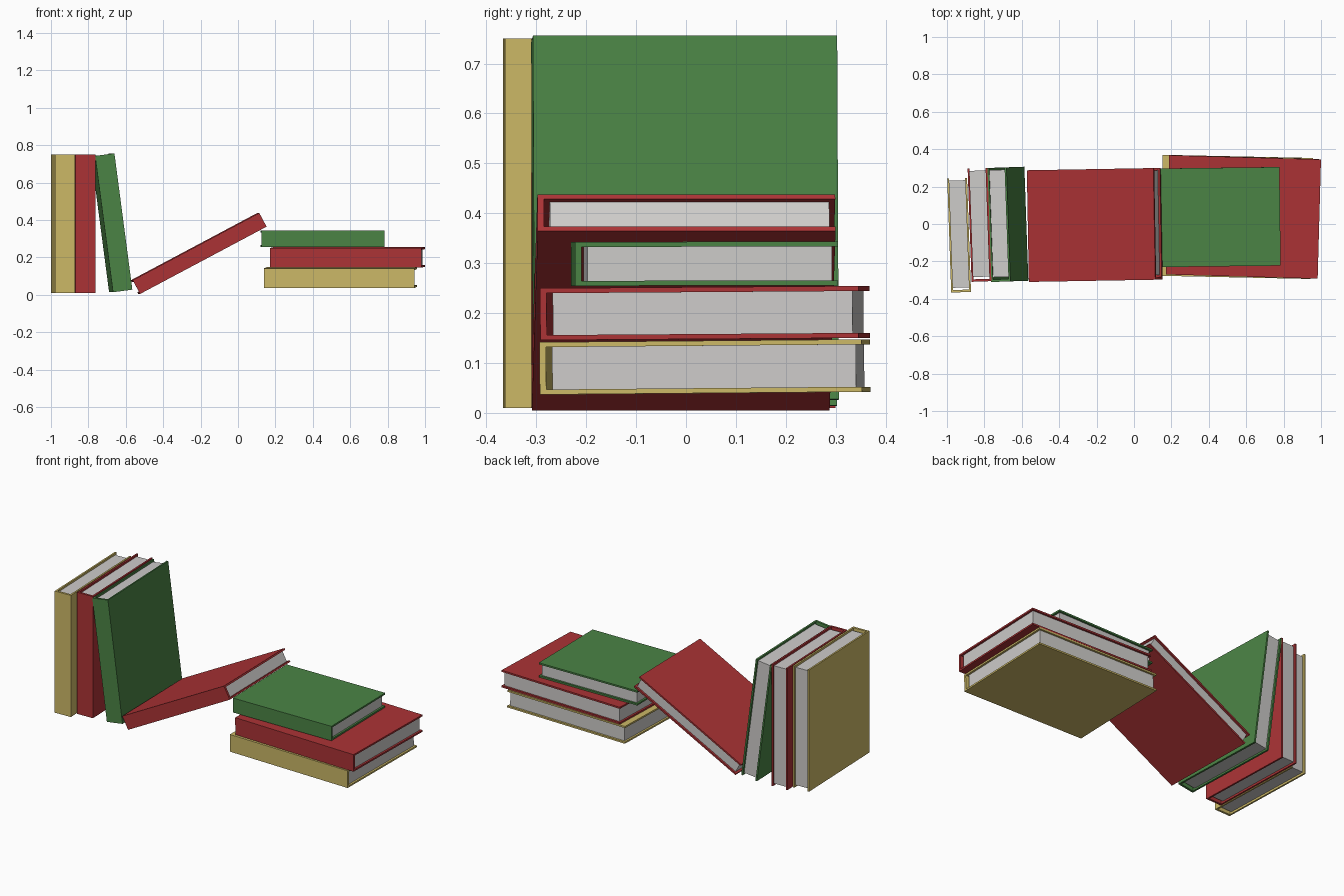
import bpy, bmesh
from math import radians
from mathutils import Matrix, Vector

if "Cube" in bpy.data.objects:
    bpy.data.objects.remove(bpy.data.objects["Cube"])


def material(name, rgb):
    m = bpy.data.materials.new(name)
    m.diffuse_color = (*rgb, 1)
    m.use_nodes = True
    m.node_tree.nodes["Principled BSDF"].inputs["Base Color"].default_value = m.diffuse_color
    return m


YELLOW = material("mustard yellow", (0.61, 0.485, 0.135))
RED = material("deep red", (0.41, 0.033, 0.036))
GREEN = material("leaf green", (0.07, 0.23, 0.06))
PAPER = material("paper grey", (0.617, 0.604, 0.59))

BOARD = 0.010   # cover thickness
SPINE = 0.013   # spine thickness
INSET = 0.012   # pages set back from the cover edges


def prism(name, outline, length, mat, matrix):
    """Extrude a (y, z) outline along x, centred on the origin."""
    bm = bmesh.new()
    face = bm.faces.new([bm.verts.new((-length / 2, y, z)) for y, z in outline])
    ext = bmesh.ops.extrude_face_region(bm, geom=[face])
    moved = [g for g in ext["geom"] if isinstance(g, bmesh.types.BMVert)]
    bmesh.ops.translate(bm, vec=(length, 0, 0), verts=moved)
    bmesh.ops.recalc_face_normals(bm, faces=bm.faces[:])
    mesh = bpy.data.meshes.new(name)
    bm.to_mesh(mesh)
    bm.free()
    mesh.materials.append(mat)
    ob = bpy.data.objects.new(name, mesh)
    ob.matrix_world = matrix
    bpy.context.collection.objects.link(ob)


def book(name, mat, centre, length, depth, thick, pitch=0, yaw=0, tilt=0):
    """Book lying along x with its spine towards -y, then posed (degrees)."""
    pose = (Matrix.Translation(Vector(centre))
            @ Matrix.Rotation(radians(yaw), 4, 'Z')
            @ Matrix.Rotation(radians(tilt), 4, 'X')
            @ Matrix.Rotation(radians(-pitch), 4, 'Y'))
    d, t = depth / 2, thick / 2
    s, b = -d + SPINE, t - BOARD
    # wrapped cover: U-shaped section
    prism(name + "_cover", [(-d, -t), (d, -t), (d, -b), (s, -b),
                            (s, b), (d, b), (d, t), (-d, t)], length, mat, pose)
    # page block with a gap behind the spine
    y0, y1 = s + INSET, d - INSET
    prism(name + "_pages", [(y0, -b), (y1, -b), (y1, b), (y0, b)],
          length - 2 * INSET, PAPER, pose)


# upright books
book("upright_yellow_book", YELLOW, (-0.935, -0.06, 0.38), 0.74, 0.61, 0.106, 90, 2)
book("upright_red_book", RED, (-0.826, -0.005, 0.38), 0.74, 0.605, 0.106, 90, 2)
# leaning books
book("leaning_green_book", GREEN, (-0.675, -0.002, 0.385), 0.735, 0.61, 0.104, 97.5, 2)
book("fallen_red_book", RED, (-0.21, -0.005, 0.221), 0.766, 0.597, 0.083, 28, 1)
# flat stack
book("stack_bottom_yellow_book", YELLOW, (0.548, 0.038, 0.092), 0.804, 0.646, 0.105, 0, -1.2, 0.5)
book("stack_middle_red_book", RED, (0.585, 0.038, 0.2), 0.812, 0.638, 0.104, 0, -1.6, 0.4)
book("stack_top_green_book", GREEN, (0.452, 0.037, 0.299), 0.658, 0.527, 0.088, 0, 0.7, 0.1)
